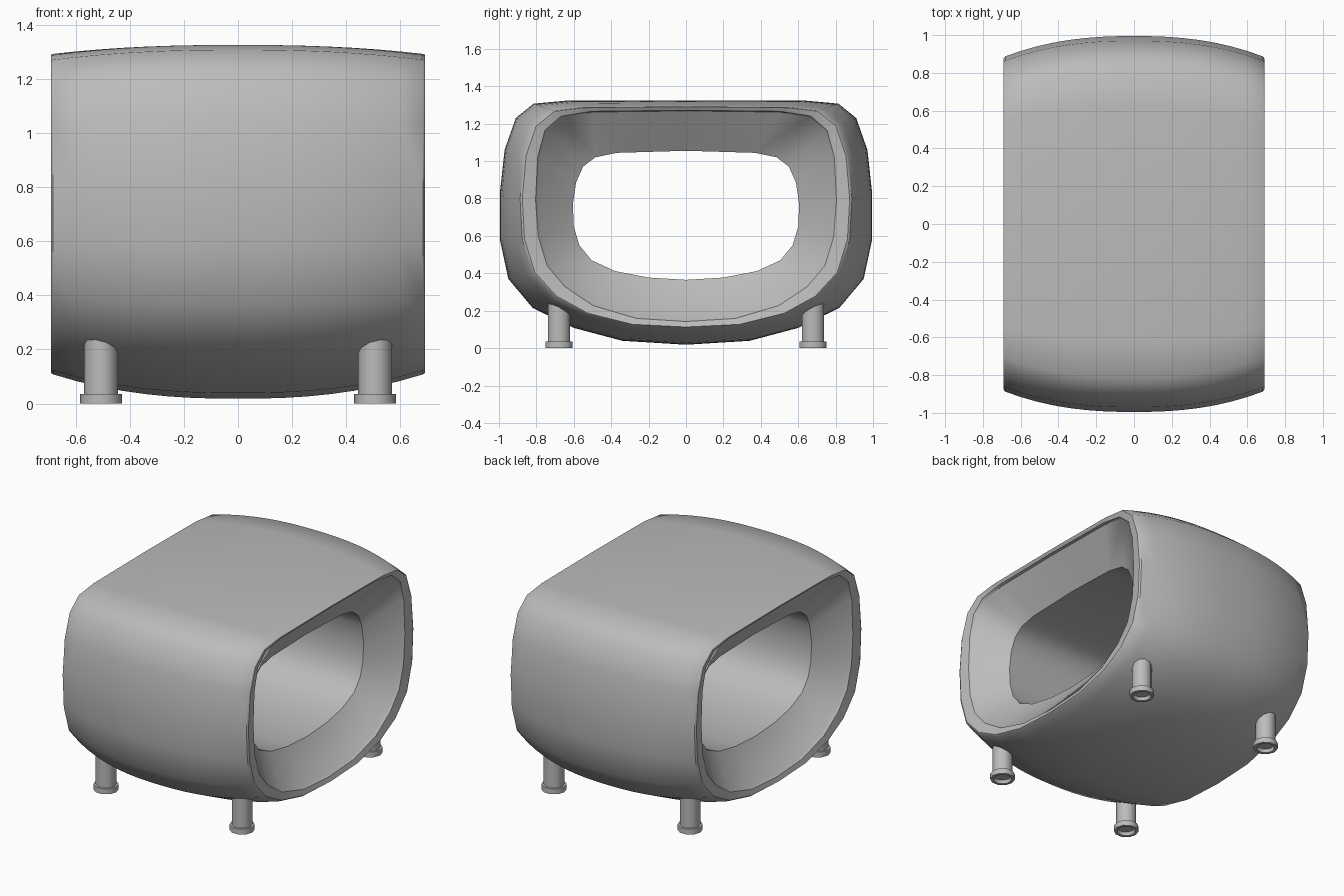
import bpy, bmesh, math

if "Cube" in bpy.data.objects:
    bpy.data.objects.remove(bpy.data.objects["Cube"])

grey = bpy.data.materials.new("plain grey")
grey.diffuse_color = (0.5, 0.5, 0.5, 1)
grey.use_nodes = True
grey.node_tree.nodes["Principled BSDF"].inputs["Base Color"].default_value = grey.diffuse_color

# Half cross-sections (y, z), bottom centre to top centre
MIDDLE = [(0, .018), (.34, .039), (.60, .108), (.82, .215), (.95, .37), (.995, .58),
          (.995, .83), (.97, 1.06), (.91, 1.23), (.815, 1.307), (.62, 1.325), (0, 1.325)]
RIM = [(0, .108), (.29, .122), (.53, .18), (.70, .27), (.82, .40), (.875, .58),
       (.887, .80), (.865, 1.03), (.81, 1.19), (.71, 1.27), (.55, 1.288), (0, 1.292)]
LIP = [(0, .148), (.26, .165), (.49, .235), (.64, .34), (.73, .45), (.775, .60),
       (.79, .79), (.78, 1.02), (.745, 1.16), (.66, 1.235), (.50, 1.262), (0, 1.268)]
HOLE = [(0, .365), (.20, .377), (.38, .412), (.505, .47), (.57, .55), (.60, .65),
        (.605, .77), (.588, .885), (.55, .97), (.485, 1.02), (.37, 1.044), (0, 1.055)]
X_RIM = .683


def mix(a, b, t):
    return [(p[0] + (q[0] - p[0]) * t, p[1] + (q[1] - p[1]) * t) for p, q in zip(a, b)]


def finish(name, bm, angle):
    bmesh.ops.recalc_face_normals(bm, faces=bm.faces)
    mesh = bpy.data.meshes.new(name)
    bm.to_mesh(mesh)
    bm.free()
    mesh.materials.append(grey)
    obj = bpy.data.objects.new(name, mesh)
    bpy.context.collection.objects.link(obj)
    bpy.ops.object.select_all(action='DESELECT')
    obj.select_set(True)
    bpy.context.view_layer.objects.active = obj
    bpy.ops.object.shade_smooth_by_angle(angle=math.radians(angle))
    return obj


def bridge(bm, a, b):
    n = len(a)
    for i in range(n):
        j = (i + 1) % n
        bm.faces.new((a[i], a[j], b[j], b[i]))


# Body: bulging outer skin, flared mouths and a straight tunnel, as one closed loop of sections
sections = []
STEPS = 16
for i in range(STEPS + 1):
    u = -1 + 2 * i / STEPS
    sections.append((u * X_RIM, mix(MIDDLE, RIM, abs(u) ** 2.4)))
inside = [(.69, mix(RIM, LIP, .12)), (.678, mix(RIM, LIP, .85)), (.66, LIP), (.51, HOLE)]
sections += inside + [(-x, s) for x, s in reversed(inside)]

bm = bmesh.new()
rings = []
for x, half in sections:
    loop = half + [(-y, z) for y, z in half[-2:0:-1]]
    rings.append([bm.verts.new((x, y, z)) for y, z in loop])
for i, ring in enumerate(rings):
    bridge(bm, ring, rings[(i + 1) % len(rings)])
finish("seat_body", bm, 38)


# Legs: plain posts with a wider, hollow-bottomed foot
def leg(name, cx, cy):
    outline = [(.051, .022), (.058, 0), (.077, 0), (.077, .036), (.063, .036), (.063, .24)]
    bm = bmesh.new()
    rings = []
    for r, z in outline:
        rings.append([bm.verts.new((cx + r * math.cos(k * math.tau / 10),
                                    cy + r * math.sin(k * math.tau / 10), z))
                      for k in range(10)])
    for a, b in zip(rings, rings[1:]):
        bridge(bm, a, b)
    bm.faces.new(rings[0])
    bm.faces.new(rings[-1])
    finish(name, bm, 40)


for sx, side in ((-1, "left"), (1, "right")):
    for sy, end in ((-1, "front"), (1, "back")):
        leg(f"{end}_{side}_leg", sx * .506, sy * .679)
